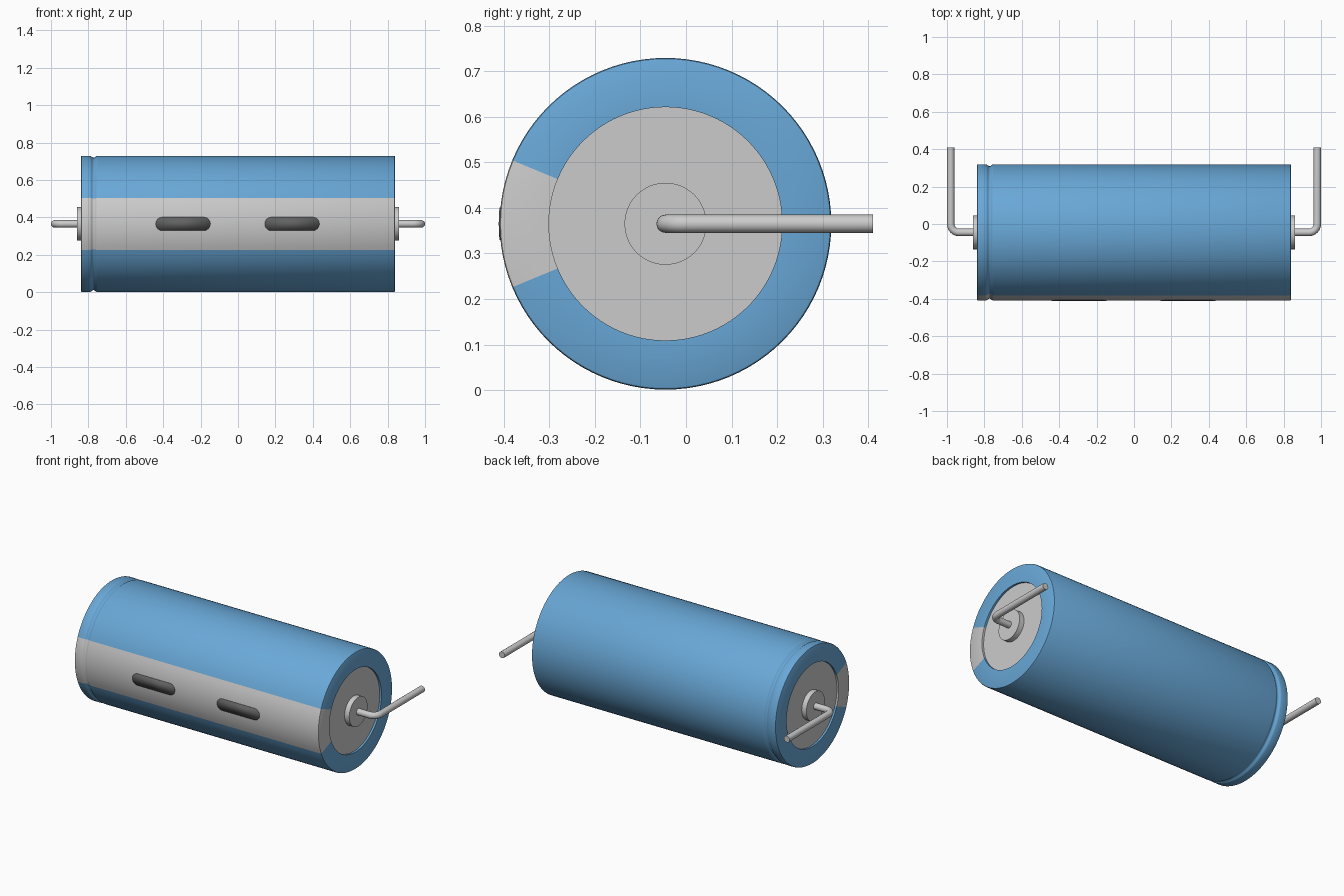
import bpy, bmesh
from math import sin, cos, pi, radians, sqrt

if "Cube" in bpy.data.objects:
    bpy.data.objects.remove(bpy.data.objects["Cube"])

CY, CZ, R = -0.045, 0.365, 0.364      # axis position and body radius
HALF = 0.84                           # half body length
STRIPE = radians(22.5)                # half angle of the pale stripe


def material(name, rgb):
    m = bpy.data.materials.new(name)
    m.diffuse_color = (*rgb, 1)
    m.use_nodes = True
    m.node_tree.nodes["Principled BSDF"].inputs["Base Color"].default_value = m.diffuse_color
    return m


def around(x, r, a):
    # point at angle a about the body axis, a = 0 faces the front
    return (x, CY - r * cos(a), CZ + r * sin(a))


def finish(bm, name, mat=None):
    bmesh.ops.remove_doubles(bm, verts=bm.verts, dist=1e-5)
    me = bpy.data.meshes.new(name)
    bm.to_mesh(me)
    bm.free()
    ob = bpy.data.objects.new(name, me)
    bpy.context.collection.objects.link(ob)
    if mat:
        me.materials.append(mat)
    smooth(ob)
    return ob


def smooth(ob):
    bpy.ops.object.select_all(action='DESELECT')
    ob.select_set(True)
    bpy.context.view_layer.objects.active = ob
    bpy.ops.object.shade_smooth_by_angle(angle=radians(35))


def lathe(name, profile, a0=0, a1=2 * pi, n=96, mat=None):
    # profile of (x, r) running towards +x, turned from a0 to a1
    bm = bmesh.new()
    rows = [[bm.verts.new(around(x, r, a0 + (a1 - a0) * j / n)) for j in range(n + 1)]
            for x, r in profile]
    for p, q in zip(rows, rows[1:]):
        for j in range(n):
            bm.faces.new((p[j], q[j], q[j + 1], p[j + 1]))
    return finish(bm, name, mat)


blue = material("blue", (0.14, 0.39, 0.68))
dark = material("dark_grey", (0.12, 0.12, 0.12))

# Sleeve profile: inner lip, rounded rims, crimp groove near the left end
rim = [(HALF - 0.025, 0.256), (HALF, 0.256), (HALF, R - 0.006),
       (HALF - 0.002, R - 0.002), (HALF - 0.006, R)]
groove = [(-0.772 + 0.02 * t / 6, R - 0.005 * (1 + cos(pi * t / 6))) for t in range(-6, 7)]
sleeve = [(-x, r) for x, r in rim] + groove + rim[::-1]
lathe("blue_sleeve", sleeve, STRIPE, 2 * pi - STRIPE, 84, blue)
lathe("pale_stripe", sleeve, -STRIPE, STRIPE, 12)

# Inner can, showing as a slightly recessed disc at each end
E = HALF - 0.012
lathe("can_core", [(-E, 0), (-E, 0.257), (E, 0.257), (E, 0)])


# Rounded polarity marks wrapped on the stripe
def mark(name, cx, half_len=0.146, h=0.036):
    bm = bmesh.new()
    rows = []
    for k in range(17):
        s = -cos(pi * k / 16) * h
        w = half_len - h + sqrt(max(h * h - s * s, 0))
        a = s / R
        rows.append([bm.verts.new(around(cx + d * w, R + 0.002, a)) for d in (-1, 1)])
    for p, q in zip(rows, rows[1:]):
        bm.faces.new((p[0], p[1], q[1], q[0]))
    ob = finish(bm, name, dark)
    mod = ob.modifiers.new("thickness", 'SOLIDIFY')
    mod.thickness = 0.004
    mod.offset = -1


mark("mark_left", -0.294)
mark("mark_right", 0.289)

# Terminal boss and bent lead at each end
for side, label in ((-1, "left"), (1, "right")):
    boss = [(0.82, 0), (0.82, 0.09), (0.86, 0.09), (0.86, 0)]
    lathe("boss_" + label, [(side * x, r) for x, r in boss][::side], n=48)

    b = 0.045
    path = [(0.84, CY)]
    path += [(0.98 - b + b * sin(t * pi / 20), CY + b - b * cos(t * pi / 20)) for t in range(11)]
    path += [(0.98, 0.41)]
    cu = bpy.data.curves.new("lead_" + label, 'CURVE')
    cu.dimensions = '3D'
    cu.bevel_depth = 0.02
    cu.bevel_resolution = 6
    cu.use_fill_caps = True
    sp = cu.splines.new('POLY')
    sp.points.add(len(path) - 1)
    for pt, (x, y) in zip(sp.points, path):
        pt.co = (side * x, y, CZ, 1)
    lead = bpy.data.objects.new("lead_" + label, cu)
    bpy.context.collection.objects.link(lead)
    bpy.ops.object.select_all(action='DESELECT')
    lead.select_set(True)
    bpy.context.view_layer.objects.active = lead
    bpy.ops.object.convert(target='MESH')
    smooth(bpy.context.view_layer.objects.active)
